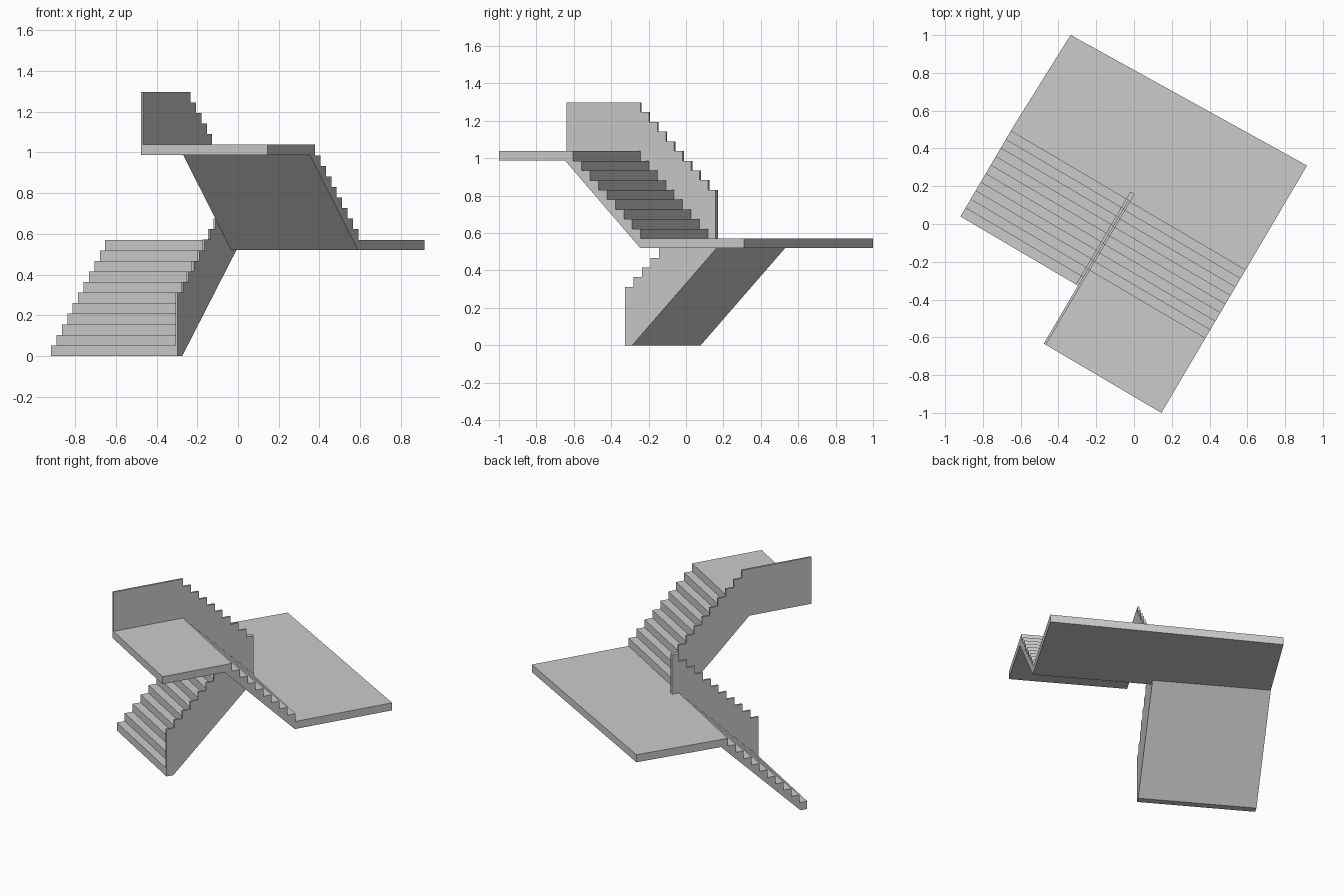
import bpy, bmesh, math
from mathutils import Vector

if "Cube" in bpy.data.objects:
    bpy.data.objects.remove(bpy.data.objects["Cube"])

# Plan axes: U runs up the lower flight, V runs across both flights
A = math.radians(30.5)
U = Vector((math.sin(A), math.cos(A), 0))
V = Vector((math.cos(A), -math.sin(A), 0))
Z = Vector((0, 0, 1))

R, G = 0.0519, 0.0525           # riser, going
RAIL = 0.26                     # parapet height above treads
LEFT, MID, RIGHT = -0.812, -0.09, 0.6325
WALL = 0.0128
START, TURN, END = -0.432, 0.0915, -0.788
H1, H2 = 11 * R, 20 * R         # landing heights
SLAB = 0.05
TURN_END = 0.138


def extrude(name, points, offset):
    bm = bmesh.new()
    face = bm.faces.new([bm.verts.new(p) for p in points])
    new = bmesh.ops.extrude_face_region(bm, geom=[face])["geom"]
    bmesh.ops.translate(bm, vec=offset,
                        verts=[e for e in new if isinstance(e, bmesh.types.BMVert)])
    bmesh.ops.recalc_face_normals(bm, faces=bm.faces)
    mesh = bpy.data.meshes.new(name)
    bm.to_mesh(mesh)
    bm.free()
    obj = bpy.data.objects.new(name, mesh)
    bpy.context.collection.objects.link(obj)
    return obj


def profile(name, pts, v0, v1):
    return extrude(name, [U * u + V * v0 + Z * z for u, z in pts], V * (v1 - v0))


def steps(u, z, count, direction):
    """Stepped line: tread after riser, climbing from height z."""
    pts = []
    for i in range(count):
        h = z + (i + 1) * R
        pts += [(u + direction * i * G, h), (u + direction * (i + 1) * G, h)]
    return pts


def lower_profile(lift):
    return ([(TURN_END, H1 - SLAB), (START + 0.045, 0), (START, 0)]
            + steps(START, lift, 10, 1)
            + [(TURN + 0.0015, H1 + lift), (TURN_END, H1 + lift)])


def upper_profile(lift, foot):
    top = TURN - 8 * G
    return ([(END, H2 - SLAB), (END, H2 + lift), (top, H2 + lift)]
            + steps(TURN, H1 + lift, 8, -1)[::-1]
            + foot
            + [(TURN - 0.004, H1 - SLAB), (top - 0.05, H2 - SLAB)])


# Lower flight and its stepped parapet
profile("lower_flight", lower_profile(0), LEFT, MID - WALL)
profile("lower_parapet", lower_profile(RAIL), MID - WALL, MID)

# Upper flight with top landing, and its stepped parapet
profile("upper_flight", upper_profile(0, [(TURN, H1)]), MID + WALL, RIGHT)
profile("upper_parapet",
        upper_profile(RAIL, [(TURN, H1 + RAIL), (TURN_END, H1 + RAIL),
                             (TURN_END, H1 - SLAB)]), MID, MID + WALL)

# Half-way landing, slightly skewed at its far edge
plan = [(TURN_END, LEFT), (0.692, -0.797), (0.7315, RIGHT),
        (TURN - 0.004, RIGHT), (TURN - 0.004, MID + WALL), (TURN_END, MID + WALL)]
extrude("half_landing", [U * u + V * v + Z * (H1 - SLAB) for u, v in plan], Z * SLAB)
